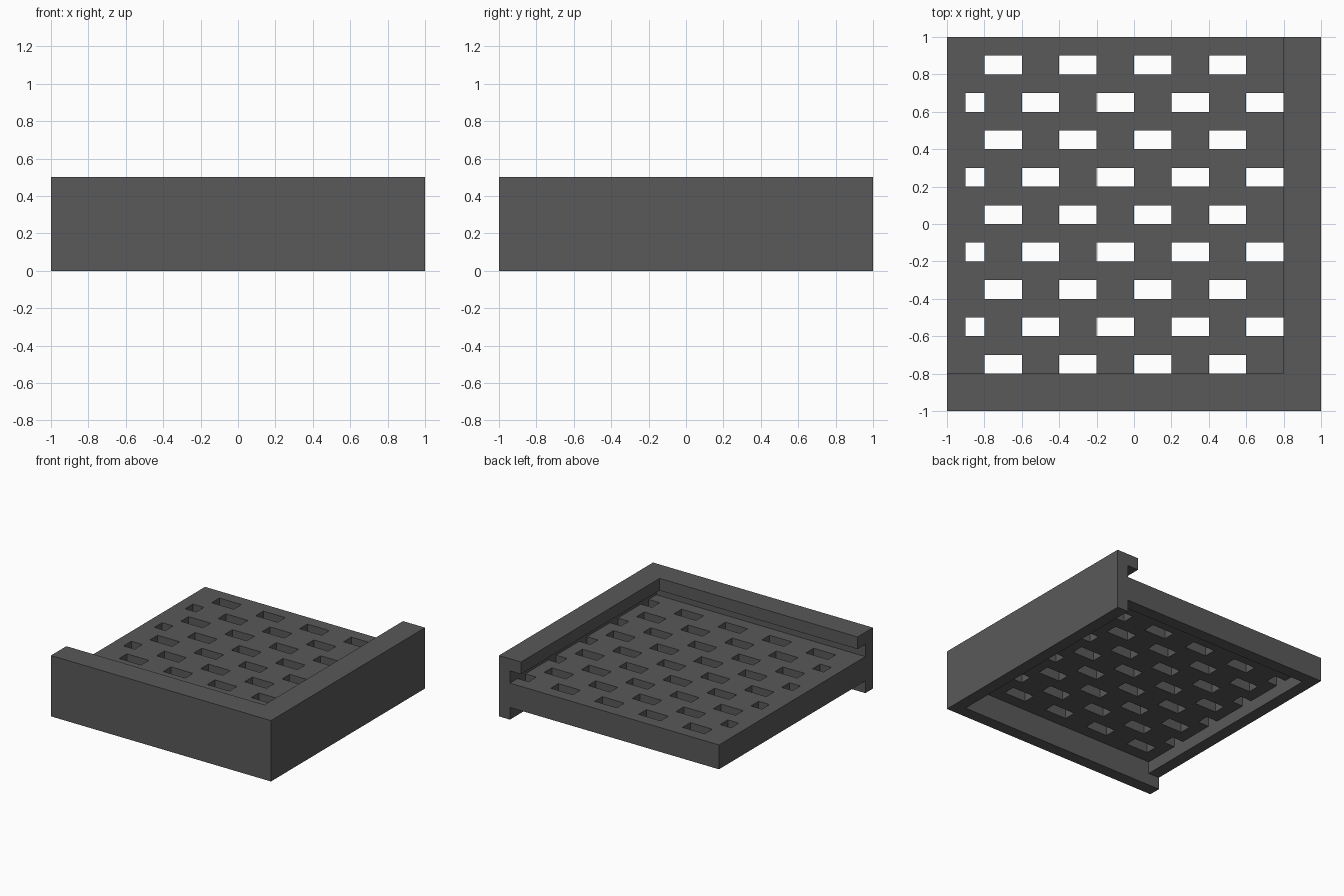
import bpy, bmesh, math
from mathutils import Vector

cube = bpy.data.objects.get("Cube")
if cube:
    bpy.data.objects.remove(cube, do_unlink=True)

# Single dark grey material
grey = bpy.data.materials.new("dark_grey")
grey.use_nodes = True
colour = (0.1, 0.1, 0.1, 1.0)
grey.diffuse_color = colour
grey.node_tree.nodes["Principled BSDF"].inputs["Base Color"].default_value = colour

CELL = 0.1  # module that every part is sized from


def finish(name, bm):
    bmesh.ops.recalc_face_normals(bm, faces=bm.faces)
    mesh = bpy.data.meshes.new(name)
    bm.to_mesh(mesh)
    bm.free()
    mesh.materials.append(grey)
    obj = bpy.data.objects.new(name, mesh)
    bpy.context.collection.objects.link(obj)
    return obj


def sweep(name, profile, stations):
    """Sweep a (depth, height) profile through (corner, inward mitre) stations."""
    bm = bmesh.new()
    rings = [[bm.verts.new((cx + ix * d, cy + iy * d, z)) for d, z in profile]
             for (cx, cy), (ix, iy) in stations]
    n = len(profile)
    for a, b in zip(rings, rings[1:]):
        for k in range(n):
            bm.faces.new((a[k], a[(k + 1) % n], b[(k + 1) % n], b[k]))
    bm.faces.new(rings[0])
    bm.faces.new(rings[-1])
    return finish(name, bm)


def push_down(bm, faces):
    """Extrude faces one module downwards and return the new lower faces."""
    new = bmesh.ops.extrude_face_region(bm, geom=faces)["geom"]
    verts = [g for g in new if isinstance(g, bmesh.types.BMVert)]
    bmesh.ops.translate(bm, verts=verts, vec=(0, 0, -CELL))
    return [g for g in new if isinstance(g, bmesh.types.BMFace)]


def is_slot(face):
    """Staggered slots, two modules long, in every other row."""
    c = face.calc_center_median()
    i, j = math.floor((c.x + 1) / CELL), math.floor((c.y + 1) / CELL)
    return i >= 1 and j % 2 == 0 and (i // 2 + j // 2) % 2 == 0


def is_rim(face):
    c = face.calc_center_median()
    return c.x < -0.9 or c.y > 0.9


# Corner wall: tall stem with an inward lip, along the front and the +x side
wall_profile = [(0, 0), (0, 0.5), (0.2, 0.5), (0.2, 0.4), (0.1, 0.4), (0.1, 0)]
sweep("corner_wall", wall_profile,
      [((-1, -1), (0, 1)), ((1, -1), (-1, 1)), ((1, 1), (-1, 0))])

# Slotted panel, thickened underneath along its two free edges
bm = bmesh.new()
bmesh.ops.create_grid(bm, x_segments=19, y_segments=19, size=0.95)
bmesh.ops.translate(bm, verts=bm.verts, vec=Vector((-0.05, 0.05, 0.3)))
bmesh.ops.delete(bm, geom=[f for f in bm.faces if is_slot(f)], context='FACES')
lower = push_down(bm, bm.faces[:])
push_down(bm, [f for f in lower if is_rim(f)])
finish("slotted_panel", bm)
